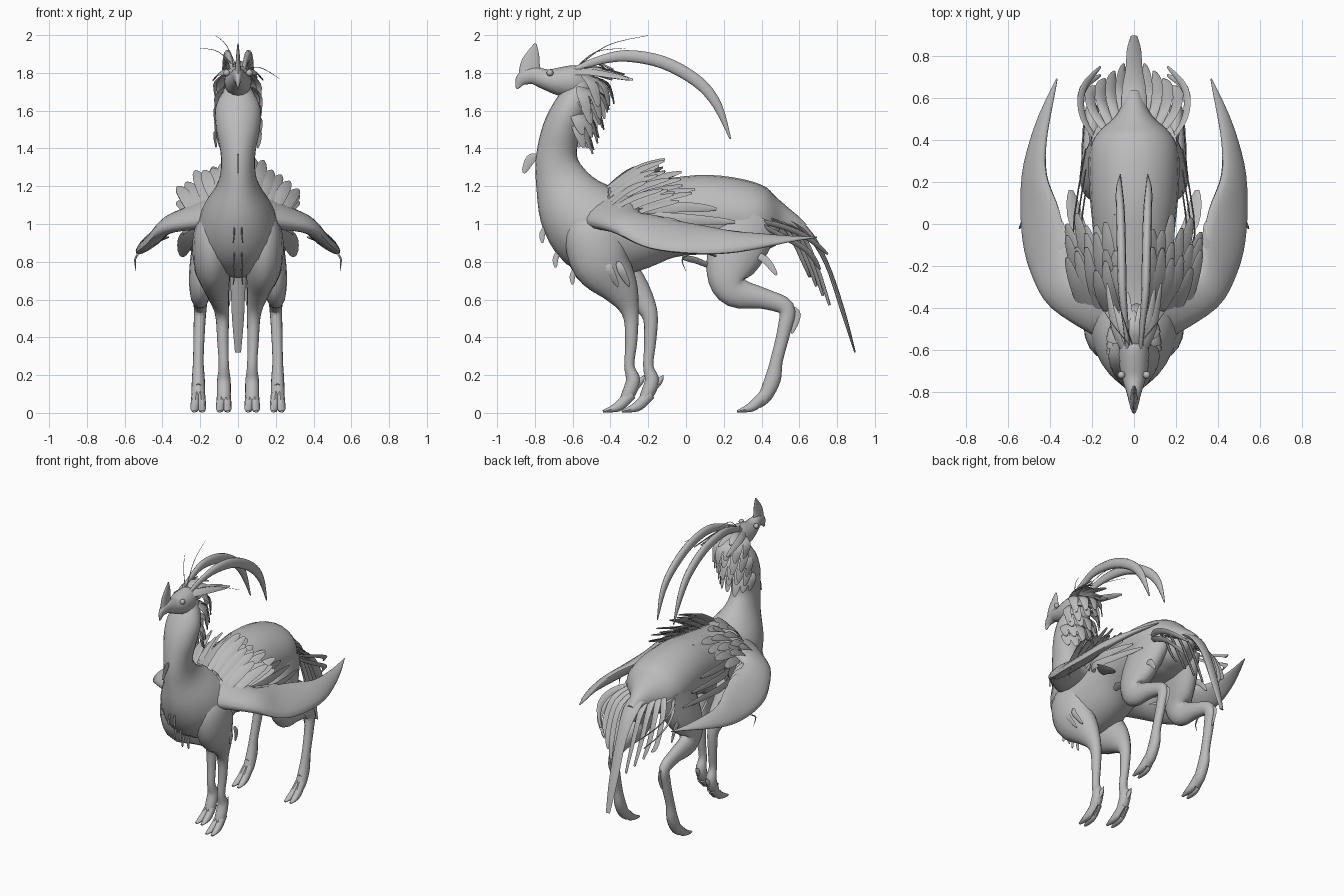
import bpy, bmesh, math, random
from mathutils import Vector

if "Cube" in bpy.data.objects:
    bpy.data.objects.remove(bpy.data.objects["Cube"], do_unlink=True)
random.seed(4)

grey = bpy.data.materials.new("plain grey")
grey.use_nodes = True
grey.diffuse_color = (.5, .5, .5, 1)
grey.node_tree.nodes["Principled BSDF"].inputs["Base Color"].default_value = grey.diffuse_color

X = (1, 0, 0)
Y = (0, 1, 0)
SIDES = (-1, 1)


def spline(rows, steps):
    """Catmull-Rom through rows of equal length."""
    result = []
    last = len(rows) - 1
    for i in range(last):
        a, b, c, d = (rows[max(0, min(last, k))] for k in (i - 1, i, i + 1, i + 2))
        for s in range(steps):
            t = s / steps
            result.append([q + t / 2 * (r - p + t * (2 * p - 5 * q + 4 * r - w + t * (3 * (q - r) + w - p)))
                           for p, q, r, w in zip(a, b, c, d)])
    return result + [list(rows[-1])]


def loft(bm, rows, side=X, sections=16, steps=4):
    """Tube through rows of x, y, z, half width along side, half thickness."""
    rows = spline([tuple(r) if len(r) > 5 else tuple(r) + tuple(side) for r in rows], steps)
    centres = [Vector(r[:3]) for r in rows]
    rings = []
    for i, row in enumerate(rows):
        tangent = (centres[min(i + 1, len(rows) - 1)] - centres[max(i - 1, 0)]).normalized()
        across = Vector(row[5:])
        across = (across - tangent * across.dot(tangent)).normalized()
        up = tangent.cross(across)
        w, t = max(row[3], .001), max(row[4], .001)
        ring = []
        for k in range(sections):
            a = math.tau * k / sections
            ring.append(bm.verts.new(centres[i] + across * w * math.cos(a) + up * t * math.sin(a)))
        rings.append(ring)
    for low, high in zip(rings, rings[1:]):
        for k in range(sections):
            n = (k + 1) % sections
            bm.faces.new((low[k], low[n], high[n], high[k]))
    bm.faces.new(rings[0][::-1])
    bm.faces.new(rings[-1])


def feather(bm, path, width, side=X, thin=.004):
    """Leaf-shaped blade along a short path."""
    path = spline([tuple(p) for p in path], 4)
    last = len(path) - 1
    shape = [max(.12, math.sin(math.pi * (.1 + .85 * i / last)) ** .7) for i in range(last + 1)]
    loft(bm, [(*p, width * f, thin) for p, f in zip(path, shape)], side, 6, 1)


def finish(bm, name):
    bmesh.ops.recalc_face_normals(bm, faces=bm.faces)
    mesh = bpy.data.meshes.new(name)
    bm.to_mesh(mesh)
    bm.free()
    obj = bpy.data.objects.new(name, mesh)
    bpy.context.collection.objects.link(obj)
    mesh.materials.append(grey)
    bpy.ops.object.select_all(action='DESELECT')
    obj.select_set(True)
    bpy.context.view_layer.objects.active = obj
    bpy.ops.object.shade_smooth_by_angle(angle=math.radians(50))


# Torso and neck in one sweep from rump to throat
bm = bmesh.new()
loft(bm, [(0, y, z, w, t) for y, z, w, t in (
    (.63, .97, .03, .03), (.56, .99, .06, .07), (.5, 1, .1, .11), (.43, 1.01, .175, .155),
    (.33, 1.03, .215, .195), (.12, 1.05, .21, .21), (-.1, 1.03, .19, .21), (-.3, .98, .2, .235),
    (-.46, .97, .22, .25), (-.58, 1.08, .18, .21), (-.655, 1.22, .105, .145), (-.685, 1.35, .09, .11),
    (-.66, 1.5, .115, .1), (-.615, 1.61, .12, .09), (-.57, 1.7, .08, .075), (-.58, 1.78, .05, .05))], X, 24)
finish(bm, "torso_and_neck")

# Head, beak and upright fin
bm = bmesh.new()
loft(bm, [(0, y, z, w, t) for y, z, w, t in (
    (-.52, 1.76, .04, .05), (-.58, 1.755, .07, .085), (-.67, 1.755, .07, .075), (-.74, 1.765, .055, .055),
    (-.81, 1.785, .034, .045), (-.87, 1.765, .018, .034), (-.895, 1.715, .003, .006))])
finish(bm, "head")
bm = bmesh.new()
loft(bm, [(0, y, z, w, t) for y, z, w, t in (
    (-.825, 1.76, .022, .065), (-.825, 1.84, .014, .053), (-.81, 1.9, .009, .034), (-.797, 1.955, .003, .006))])
finish(bm, "head_fin")
bm = bmesh.new()
for s in SIDES:
    eye = bmesh.ops.create_uvsphere(bm, u_segments=12, v_segments=8, radius=.018)
    bmesh.ops.translate(bm, verts=eye["verts"], vec=(s * .06, -.72, 1.8))
finish(bm, "eyes")


def toes(bm, x, y):
    """Two toes and a rear spur below an ankle."""
    for d in SIDES:
        loft(bm, [(x + d * .01, y, .1, .026, .03), (x + d * .017, y - .06, .04, .024, .028),
                  (x + d * .02, y - .11, .018, .02, .016), (x + d * .022, y - .15, .008, .009, .006)], X, 8)
    loft(bm, [(x, y, .13, .022, .03), (x, y + .05, .17, .014, .018), (x, y + .07, .2, .002, .002)], X, 8)


for s in SIDES:
    label = "left" if s > 0 else "right"
    # Front leg with a broad shoulder; the right one stands a little further back
    back = 0 if s > 0 else .1
    bm = bmesh.new()
    loft(bm, [(s * x, y + back * min(1, max(0, .8 - z) * 4), z, w, t) for x, y, z, w, t in (
        (.13, -.49, 1.03, .06, .1), (.14, -.49, .95, .095, .15), (.135, -.45, .8, .1, .155),
        (.11, -.35, .66, .065, .1), (.085, -.295, .53, .038, .045), (.08, -.29, .38, .03, .032),
        (.075, -.3, .25, .027, .027), (.075, -.28, .17, .036, .038), (.075, -.31, .09, .036, .034),
        (.075, -.34, .04, .025, .02))])
    toes(bm, s * .075, -.29 + back)
    finish(bm, label + "_front_leg")

    # Hind leg with heavy thigh and raised hock
    bm = bmesh.new()
    loft(bm, [(s * x, y, z, w, t) for x, y, z, w, t in (
        (.12, .34, 1.04, .09, .17), (.16, .27, .87, .085, .155), (.19, .225, .73, .07, .115),
        (.2, .265, .64, .055, .085), (.2, .41, .605, .042, .055), (.2, .53, .555, .034, .045),
        (.205, .52, .44, .03, .036), (.21, .48, .28, .028, .033), (.21, .46, .18, .034, .042),
        (.21, .42, .09, .036, .036), (.21, .38, .04, .025, .02))])
    toes(bm, s * .21, .42)
    feather(bm, [(s * .2, .55, .56), (s * .2, .59, .52), (s * .2, .56, .42)], .018, Y)
    feather(bm, [(s * .2, .34, .85), (s * .21, .42, .81), (s * .22, .48, .73)], .02, Y)
    finish(bm, label + "_hind_leg")

    # Crescent wing swept back, spanned between an outer and an inner edge
    outer = ((.1, -.58, 1.01), (.25, -.49, 1), (.395, -.39, .97), (.49, -.23, .89), (.535, 0, .85),
             (.53, .25, .85), (.47, .47, .89), (.37, .695, .93))
    inner = ((.1, -.2, 1.13), (.24, -.24, 1.07), (.33, -.2, 1.03), (.34, -.06, 1.01), (.36, .08, .99),
             (.42, .22, .96), (.42, .42, .94), (.365, .69, .93))
    thick = (.085, .06, .045, .035, .035, .03, .02, .004)
    rows = []
    for o, i, t in zip(outer, inner, thick):
        o, i = (Vector((s * p[0], p[1], p[2])) for p in (o, i))
        rows.append((*((o + i) / 2), (o - i).length / 2, t, *(o - i).normalized()))
    bm = bmesh.new()
    loft(bm, rows)
    for k in range(4):
        x, y = s * (.27 + .022 * k), -.32 + .06 * k
        feather(bm, [(x + s * .05, y - .04, 1.04 - .01 * k), (x + s * .02, y + .05, 1.05 - .01 * k),
                     (x + s * .01, y + .15, 1.02 - .01 * k)], .03, (s, -.2, -.5))
    # Thin curl on the outer edge
    loft(bm, [(s * .53, .02, .84, .006, .004), (s * .545, -.02, .81, .005, .004), (s * .54, 0, .75, .001, .001)], X, 6)
    finish(bm, label + "_wing")

    # Layered shoulder plumage rising off the back
    bm = bmesh.new()
    for layer in range(3):
        for k in range(6):
            f = k / 5
            x, y, z = .06 + .18 * f, -.42 + .08 * layer, 1.19 - .13 * f
            reach = .19 + .13 * random.random()
            rise = .12 - .04 * layer + .06 * random.random()
            feather(bm, [(s * x, y, z), (s * (x + .02 + .02 * f), y + reach * .5, z + rise * .65),
                         (s * (x + .03 + .05 * f), y + reach, z + rise)], .033, (1, 0, -s * .6))
    finish(bm, label + "_shoulder_plumage")

    # Long plumes between wing and flank, and loose leaves underneath
    bm = bmesh.new()
    for k in range(3):
        feather(bm, [(s * .2, -.28 + .06 * k, 1.07 - .03 * k), (s * (.25 + .02 * k), -.05, 1.09 - .06 * k),
                     (s * .23, .16 + .1 * k, 1.08 - .07 * k)], .028, (0, .2, 1))
    feather(bm, [(s * .19, -.12, .98), (s * .27, 0, .92), (s * .3, .16, .83)], .045, (s, 0, .6))
    feather(bm, [(s * .15, -.02, .82), (s * .18, .06, .805), (s * .2, .18, .75)], .025, (s, 0, 1))
    finish(bm, label + "_flank_plumes")

    # Arching head plume, deeper than wide
    bm = bmesh.new()
    loft(bm, [(s * x, y, z, w, w * 1.6) for x, y, z, w in (
        (.03, -.6, 1.81, .01), (.04, -.48, 1.86, .014), (.055, -.32, 1.89, .02), (.06, -.12, 1.855, .022),
        (.065, .06, 1.755, .021), (.07, .165, 1.63, .016), (.065, .235, 1.45, .003))], X, 10)
    finish(bm, label + "_head_plume")

# Hackles hanging down the back of the neck, flaring near the head
bm = bmesh.new()
for layer in range(5):
    flare = .06 - .015 * layer
    for k in range(6):
        a = ((k + layer % 2 / 2) / 5.5 - .5) * 2.6
        x, out = math.sin(a), math.cos(a)
        y, z = -.57 - .012 * layer, 1.79 - .065 * layer
        drop = .12 + .05 * random.random()
        feather(bm, [(.08 * x, y + .05 * out, z), (.125 * x, y + (.1 + flare) * out, z - drop * .35),
                     (.12 * x, y + .03 + (.1 + flare) * out, z - drop)], .03, (out, -x, 0))
finish(bm, "neck_hackles")

# Tuft behind the head and hair-thin whiskers
bm = bmesh.new()
for k in range(9):
    f = k / 4 - 1
    reach = .2 + .14 * random.random()
    rise = .05 * (1 - abs(f)) + .03 * random.random()
    feather(bm, [(.04 * f, -.62, 1.8), (.09 * f, -.5, 1.79 + rise), (.13 * f, -.62 + reach, 1.75 + rise)],
            .024, (1, 0, -f))
for tip in ((-.12, -.2, 1.998), (-.2, -.32, 1.93), (.22, -.3, 1.77)):
    tip, root = Vector(tip), Vector((0, -.6, 1.81))
    middle = (tip + root) / 2 + Vector((0, -.02, .04))
    loft(bm, [(*root, .003, .003), (*middle, .002, .002), (*tip, .001, .001)], X, 5)
finish(bm, "head_tuft")

# Tail: one long central streamer and a drooping fan
bm = bmesh.new()
loft(bm, [(0, .48, 1.05, .06, .03), (0, .63, .97, .058, .02), (0, .74, .8, .04, .012),
          (0, .83, .54, .034, .012), (0, .895, .32, .016, .004)], X, 8)
for s in SIDES:
    for k in range(4):
        feather(bm, [(s * (.03 + .03 * k), .43, 1.04), (s * (.06 + .045 * k), .6 - .02 * k, .96),
                     (s * (.06 + .05 * k), .69 - .02 * k, .78), (s * (.05 + .045 * k), .76 - .035 * k, .57 + .05 * k)],
                .028, (1, s * .6, -s * .3), .007)
    for k in range(2):
        feather(bm, [(s * .14, .35, 1.02), (s * .24, .5, .99 - .05 * k),
                     (s * .245, .64, .93 - .07 * k), (s * .16, .75 - .04 * k, .84 - .08 * k)], .022, (s, 0, 1))
finish(bm, "tail_feathers")

# Loose tufts down the chest
bm = bmesh.new()
feather(bm, [(0, -.79, 1.36), (0, -.825, 1.34), (0, -.86, 1.27)], .025, Y)
for s in SIDES:
    for y, z in ((-.75, .97), (-.68, .84), (-.59, .75)):
        feather(bm, [(s * .02, y + .02, z + .03), (s * .02, y - .01, z - .02), (s * .025, y - .01, z - .07)], .015, Y)
    for k in range(2):
        feather(bm, [(s * .22, -.42 + .06 * k, .8), (s * .225, -.4 + .06 * k, .75),
                     (s * .19, -.36 + .06 * k, .67)], .02, Y)
finish(bm, "chest_tufts")
